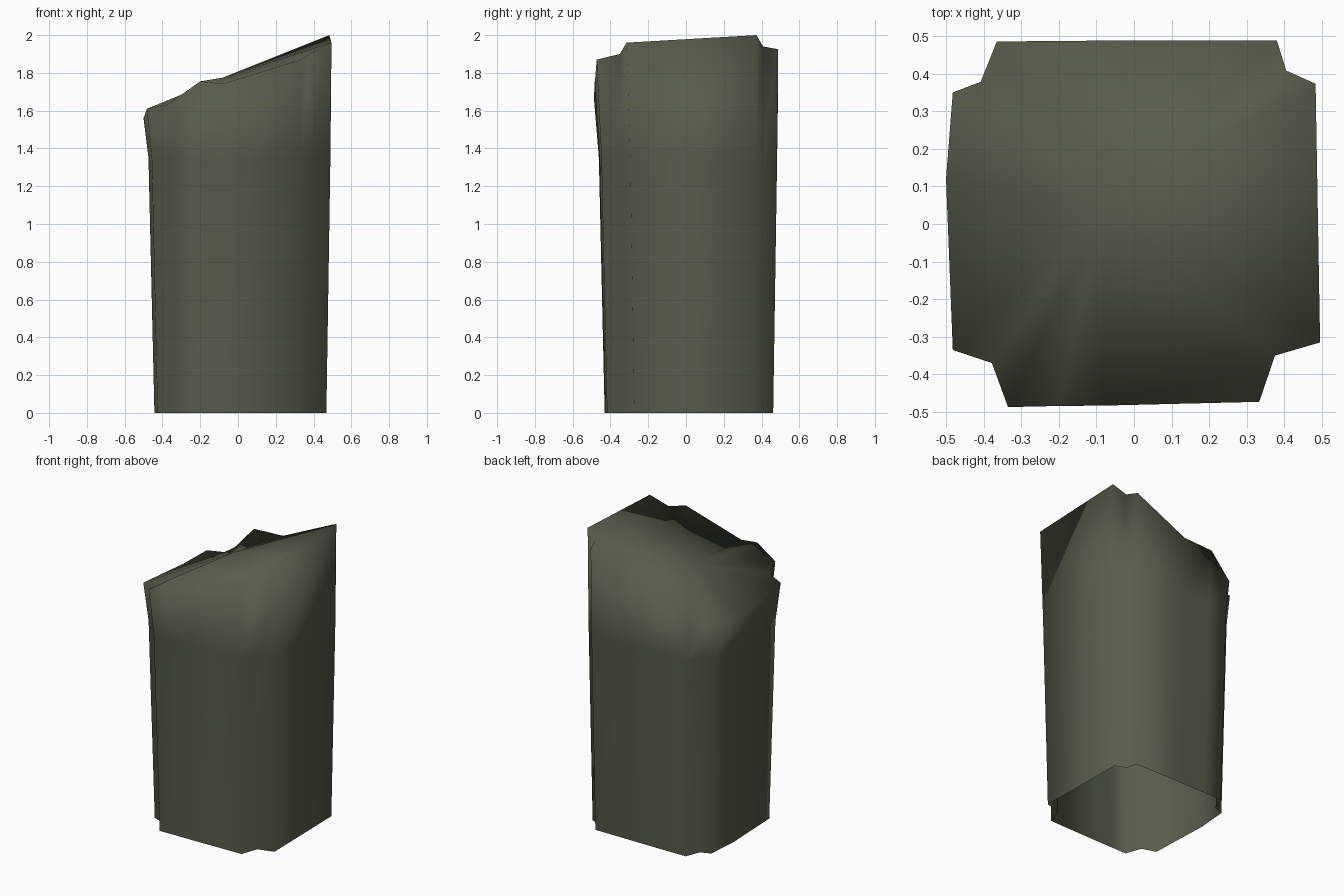
import bpy, bmesh

if "Cube" in bpy.data.objects:
    bpy.data.objects.remove(bpy.data.objects["Cube"])

# Rim of the broken post, counter-clockwise from above: notched-corner square
RIM = [(-0.335, -0.487, 1.66), (-0.20, -0.484, 1.755), (-0.08, -0.483, 1.742),
       (0.333, -0.473, 1.87), (0.375, -0.35, 1.90), (0.495, -0.315, 1.96),
       (0.483, 0.373, 2.0), (0.405, 0.408, 1.94), (0.38, 0.488, 1.925),
       (0.0, 0.488, 1.745), (-0.22, 0.487, 1.735), (-0.365, 0.485, 1.57),
       (-0.408, 0.378, 1.55), (-0.482, 0.35, 1.57), (-0.50, 0.12, 1.56),
       (-0.482, -0.335, 1.61), (-0.378, -0.37, 1.63)]

bm = bmesh.new()


def ring(scale, shift, z=None):
    return [bm.verts.new((x * scale + shift, y * scale + shift, h if z is None else z))
            for x, y, h in RIM]


# Tapered walls, open underneath
rings = [ring(0.915, 0.015, 0.0), ring(0.968, 0.01, 1.35), ring(1.0, 0.0)]
n = len(RIM)
for low, high in zip(rings, rings[1:]):
    for i in range(n):
        j = (i + 1) % n
        bm.faces.new((low[i], low[j], high[j], high[i]))

# Slanted, broken top
peak = bm.verts.new((-0.08, 0.05, 1.775))
top = rings[-1]
for i in range(n):
    bm.faces.new((top[i], top[(i + 1) % n], peak))

for f in bm.faces:
    f.smooth = True
mesh = bpy.data.meshes.new("broken_post")
bm.to_mesh(mesh)
bm.free()

mat = bpy.data.materials.new("dark olive grey")
mat.diffuse_color = (0.098, 0.107, 0.069, 1)
mat.use_nodes = True
mat.node_tree.nodes["Principled BSDF"].inputs["Base Color"].default_value = mat.diffuse_color
mesh.materials.append(mat)
post = bpy.data.objects.new("broken_post", mesh)
bpy.context.collection.objects.link(post)
